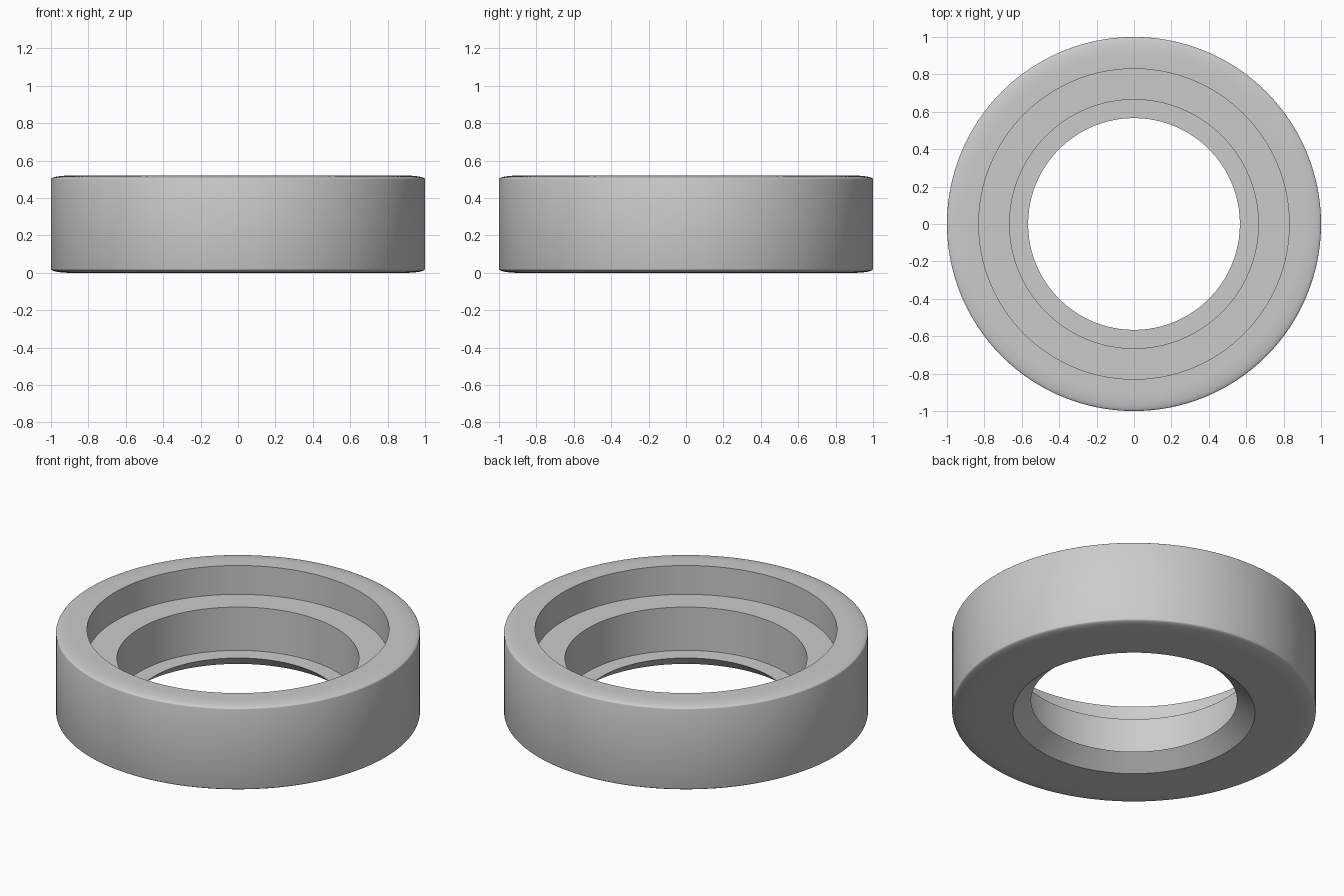
import bpy
import bmesh
from math import sin, cos, pi, radians

cube = bpy.data.objects.get("Cube")
if cube:
    bpy.data.objects.remove(cube, do_unlink=True)

HEIGHT = 0.52
SEGMENTS = 128
STEPS = 12
EDGE_W, EDGE_H = 0.1, 0.02   # softened outer edges

# Plain grey finish
grey = bpy.data.materials.new("plain grey")
grey.use_nodes = True
colour = (0.6, 0.6, 0.6, 1)
grey.diffuse_color = colour
grey.node_tree.nodes["Principled BSDF"].inputs["Base Color"].default_value = colour


def soft_edge(z, direction):
    """Elliptical edge from the outer wall to a flat face at height z."""
    points = []
    for i in range(STEPS + 1):
        t = pi / 2 * i / STEPS
        points.append((1 - EDGE_W * (1 - cos(t)),
                       z - direction * EDGE_H * (1 - sin(t))))
    return points


# Cross-section: outer wall, top rim, two stepped recesses, flared bottom mouth
profile = soft_edge(0, -1)[::-1] + soft_edge(HEIGHT, 1)
profile += [(0.83, HEIGHT), (0.83, 0.345), (0.665, 0.345),
            (0.665, 0.082), (0.566, 0.082), (0.665, 0)]

# Turn the closed section about the vertical axis
bm = bmesh.new()
verts = [bm.verts.new((r, 0, z)) for r, z in profile]
edges = [bm.edges.new((a, b)) for a, b in zip(verts, verts[1:] + verts[:1])]
bmesh.ops.spin(bm, geom=verts + edges, cent=(0, 0, 0), axis=(0, 0, 1),
               angle=2 * pi, steps=SEGMENTS)
bmesh.ops.remove_doubles(bm, verts=bm.verts[:], dist=0.0001)
bmesh.ops.recalc_face_normals(bm, faces=bm.faces[:])

mesh = bpy.data.meshes.new("stepped_ring")
bm.to_mesh(mesh)
bm.free()
mesh.materials.append(grey)
ring = bpy.data.objects.new("stepped_ring", mesh)
bpy.context.collection.objects.link(ring)

# Smooth round surfaces, crisp steps
bpy.ops.object.select_all(action="DESELECT")
ring.select_set(True)
bpy.context.view_layer.objects.active = ring
bpy.ops.object.shade_smooth_by_angle(angle=radians(35))
